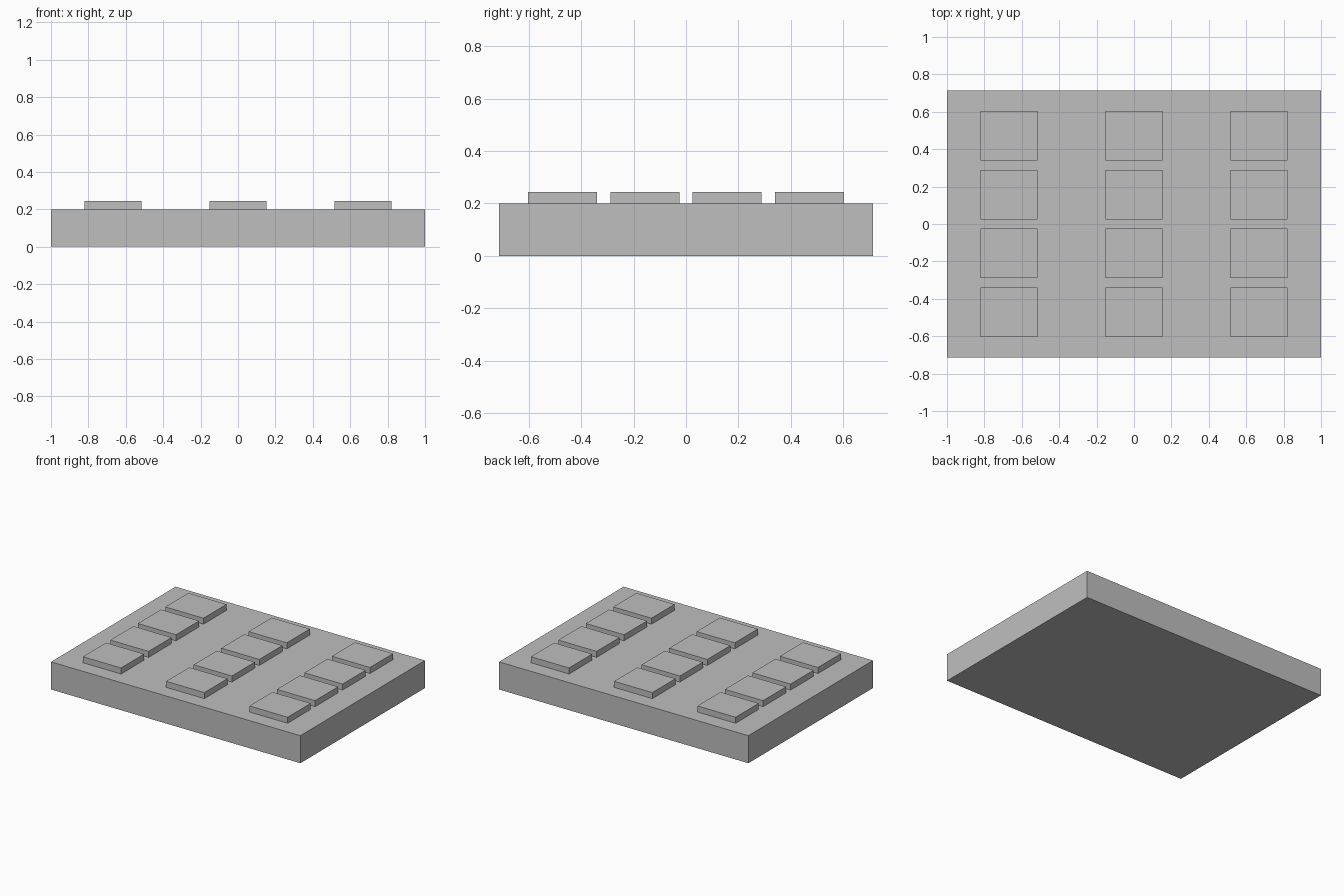
import bpy

old = bpy.data.objects.get("Cube")
if old:
    bpy.data.objects.remove(old, do_unlink=True)

# Single flat grey
grey = bpy.data.materials.new("light_grey")
grey.use_nodes = True
colour = (0.52, 0.52, 0.52, 1)
grey.diffuse_color = colour
grey.node_tree.nodes["Principled BSDF"].inputs["Base Color"].default_value = colour


def box(name, centre, size):
    bpy.ops.mesh.primitive_cube_add(size=1, location=centre)
    obj = bpy.context.object
    obj.name = name
    obj.scale = size
    bpy.ops.object.transform_apply(location=False, rotation=False, scale=True)
    obj.data.materials.append(grey)
    return obj


# Base slab
SLAB_TOP = 0.2
box("base_slab", (0, 0, SLAB_TOP / 2), (2, 1.427, SLAB_TOP))

# Raised pads: three columns of four
COLUMNS, ROWS = 3, 4
PITCH_X, PITCH_Y = 0.668, 0.3147
PAD_X, PAD_Y, PAD_Z = 0.306, 0.264, 0.044
for col in range(COLUMNS):
    for row in range(ROWS):
        x = (col - (COLUMNS - 1) / 2) * PITCH_X
        y = (row - (ROWS - 1) / 2) * PITCH_Y
        box(f"pad_column_{col + 1}_row_{row + 1}",
            (x, y, SLAB_TOP + PAD_Z / 2), (PAD_X, PAD_Y, PAD_Z))
